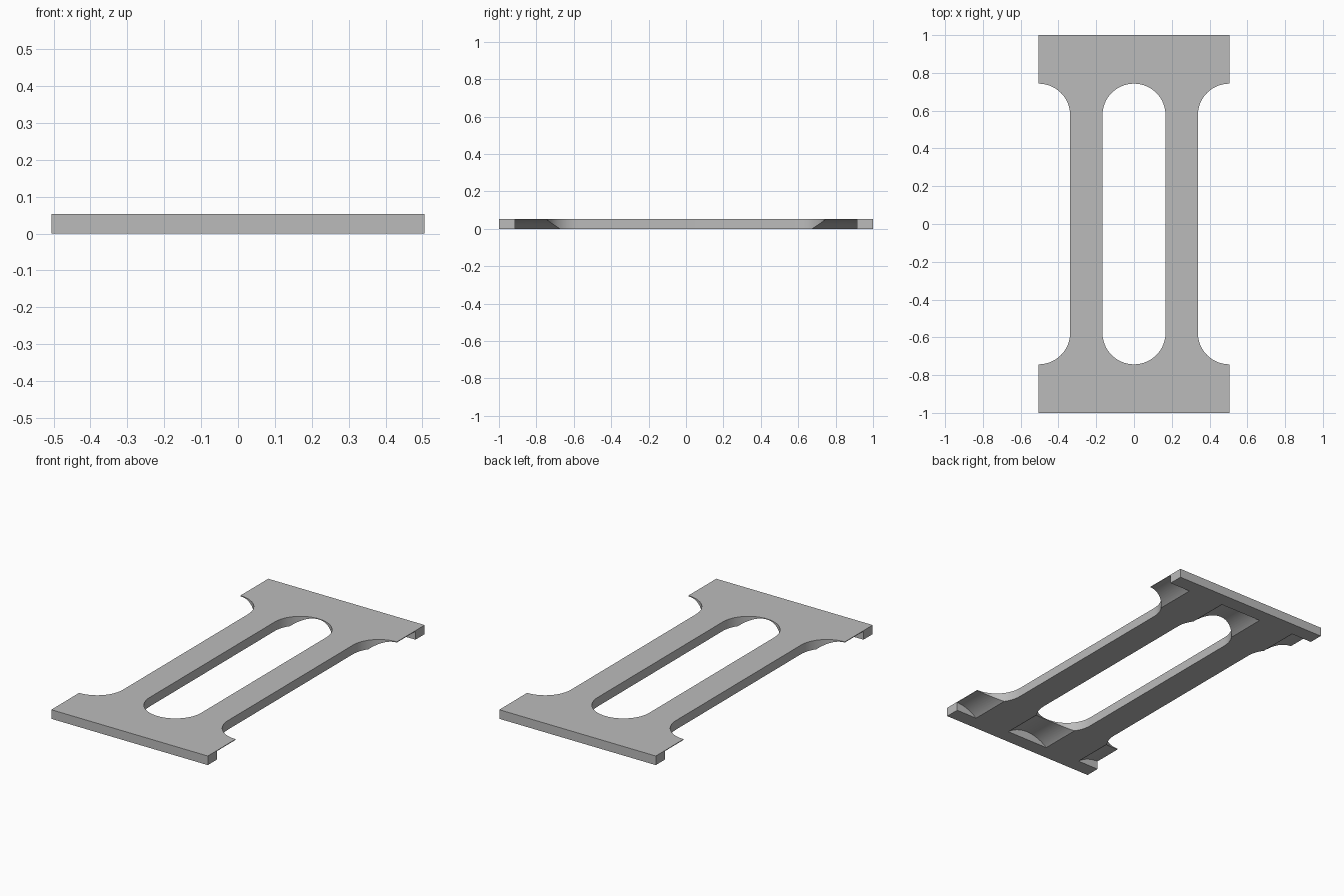
import bpy, bmesh, math
from mathutils import Vector

if "Cube" in bpy.data.objects:
    bpy.data.objects.remove(bpy.data.objects["Cube"])

HALF_W, HALF_L, THICK = 0.505, 1.0, 0.053
SLOT_R, SLOT_END = 0.167, 0.743       # slot radius, and how far it reaches along y
VAULT_R, VAULT_TOP = 0.214, 0.049     # underside scoop radius and crown height
VAULT_IN, VAULT_OUT = 0.6, 0.915      # scoop range along y

grey = bpy.data.materials.new("plain grey")
grey.use_nodes = True
grey.diffuse_color = (0.5, 0.5, 0.5, 1)
grey.node_tree.nodes["Principled BSDF"].inputs["Base Color"].default_value = (0.5, 0.5, 0.5, 1)


def prism(name, outline, sweep):
    """Solid made by sweeping a closed outline along a vector."""
    bm = bmesh.new()
    face = bm.faces.new([bm.verts.new(p) for p in outline])
    swept = bmesh.ops.extrude_face_region(bm, geom=[face])["geom"]
    moved = [v for v in swept if isinstance(v, bmesh.types.BMVert)]
    bmesh.ops.translate(bm, verts=moved, vec=Vector(sweep))
    bmesh.ops.recalc_face_normals(bm, faces=bm.faces)
    mesh = bpy.data.meshes.new(name)
    bm.to_mesh(mesh)
    bm.free()
    mesh.materials.append(grey)
    obj = bpy.data.objects.new(name, mesh)
    bpy.context.collection.objects.link(obj)
    return obj


def arc(radius, start, end, steps):
    for i in range(steps + 1):
        a = start + (end - start) * i / steps
        yield radius * math.cos(a), radius * math.sin(a)


# Flat plate
corners = [(-1, -1), (1, -1), (1, 1), (-1, 1)]
plate = prism("frame_plate", [(sx * HALF_W, sy * HALF_L, 0) for sx, sy in corners], (0, 0, THICK))

cutters = []
centre_y = SLOT_END - SLOT_R
for i, x in enumerate((-HALF_W, 0, HALF_W)):
    # Round-ended slot: whole in the middle, half on each side edge
    outline = [(x + u, centre_y + v, -0.1) for u, v in arc(SLOT_R, 0, math.pi, 32)]
    outline += [(x + u, -centre_y + v, -0.1) for u, v in arc(SLOT_R, math.pi, 2 * math.pi, 32)]
    cutters.append(prism(f"slot_cutter_{i}", outline, (0, 0, 0.3)))

    # Arched scoops under both ends of each slot
    for side in (-1, 1):
        ring = list(arc(VAULT_R, 0, 2 * math.pi, 96))[:-1]
        outline = [(x + u, side * VAULT_IN, VAULT_TOP - VAULT_R + w) for u, w in ring]
        cutters.append(prism(f"scoop_cutter_{i}_{side}", outline,
                             (0, side * (VAULT_OUT - VAULT_IN), 0)))

for cutter in cutters:
    mod = plate.modifiers.new(cutter.name, "BOOLEAN")
    mod.operation = "DIFFERENCE"
    mod.solver = "EXACT"
    mod.object = cutter

# Bake the cuts and drop the cutters
bpy.context.view_layer.update()
graph = bpy.context.evaluated_depsgraph_get()
cut_mesh = bpy.data.meshes.new_from_object(plate.evaluated_get(graph))
plate.modifiers.clear()
plate.data = cut_mesh
cut_mesh.name = "frame_plate"
for cutter in cutters:
    bpy.data.objects.remove(cutter)

# Smooth curves, sharp edges
bpy.ops.object.select_all(action="DESELECT")
plate.select_set(True)
bpy.context.view_layer.objects.active = plate
bpy.ops.object.shade_smooth_by_angle(angle=math.radians(25))
